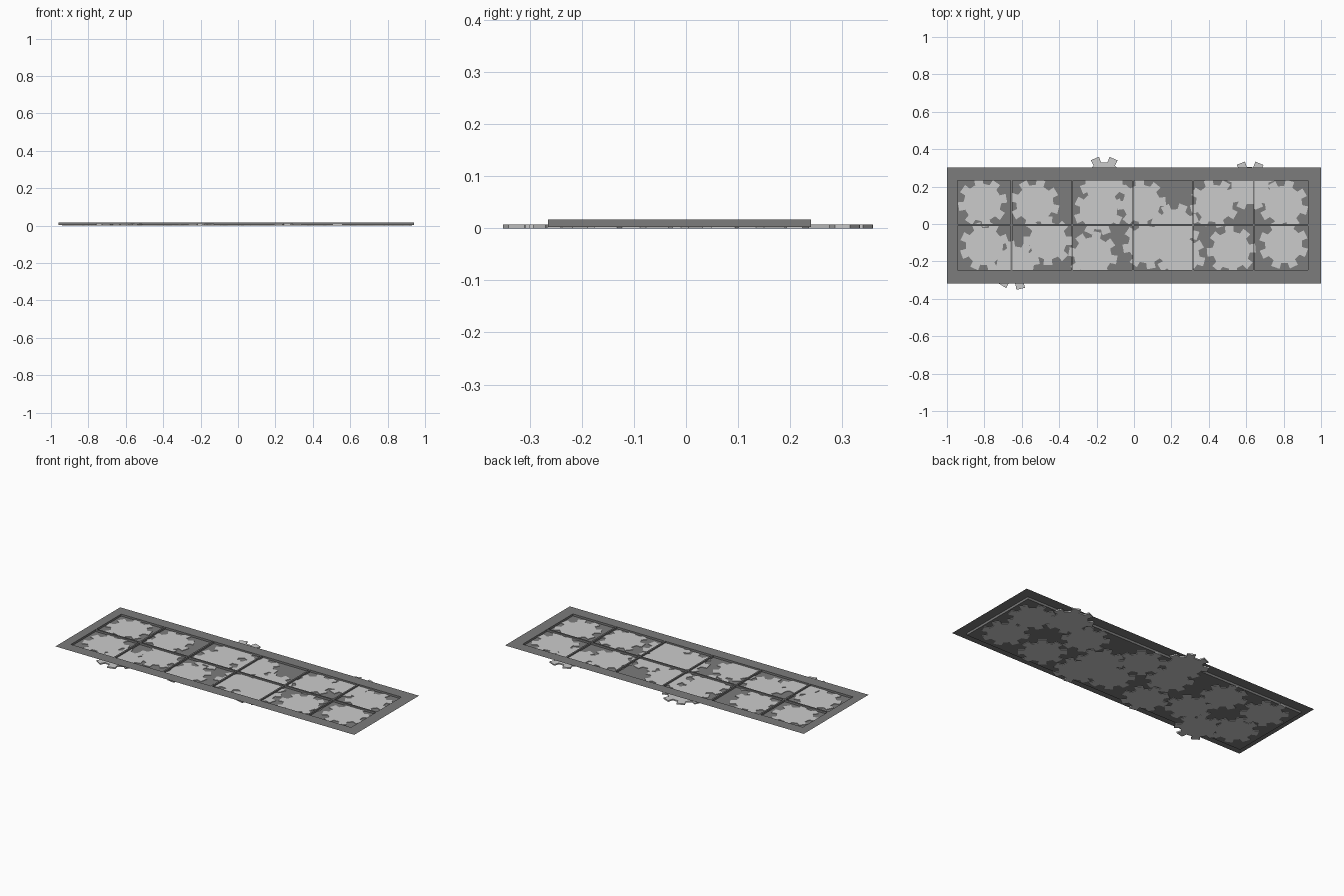
import bpy, bmesh
from math import cos, sin, radians, tau

if "Cube" in bpy.data.objects:
    bpy.data.objects.remove(bpy.data.objects["Cube"])


def material(name, v):
    m = bpy.data.materials.new(name)
    m.diffuse_color = (v, v, v, 1)
    m.use_nodes = True
    m.node_tree.nodes["Principled BSDF"].inputs["Base Color"].default_value = m.diffuse_color
    return m


dark = material("dark_metal", 0.2)
light = material("light_metal", 0.6)


def add(name, bm, mat):
    bmesh.ops.recalc_face_normals(bm, faces=bm.faces[:])
    me = bpy.data.meshes.new(name)
    bm.to_mesh(me)
    bm.free()
    me.materials.append(mat)
    ob = bpy.data.objects.new(name, me)
    bpy.context.collection.objects.link(ob)
    return ob


def box(name, x0, x1, y0, y1, z0, z1, mat=dark):
    bm = bmesh.new()
    bmesh.ops.create_cube(bm, size=1)
    for v in bm.verts:
        v.co = ((x0 + x1) / 2 + v.co.x * (x1 - x0),
                (y0 + y1) / 2 + v.co.y * (y1 - y0),
                (z0 + z1) / 2 + v.co.z * (z1 - z0))
    return add(name, bm, mat)


def gear(name, cx, cy, phase, outer=0.132, root=0.1, teeth=8):
    # Flat toothed disc: two root and two tip points per tooth
    bm = bmesh.new()
    pts = []
    for i in range(teeth):
        a = radians(phase) + i * tau / teeth
        for r, d in ((root, -0.22), (outer, -0.18), (outer, 0.18), (root, 0.22)):
            pts.append(bm.verts.new((cx + r * cos(a + d), cy + r * sin(a + d), 0)))
    face = bm.faces.new(pts)
    ext = bmesh.ops.extrude_face_region(bm, geom=[face], use_keep_orig=True)
    for v in ext["geom"]:
        if isinstance(v, bmesh.types.BMVert):
            v.co.z = 0.008
    return add(name, bm, light)


# Outer and inner limits of the tray
OX0, OX1, OY0, OY1 = -0.96, 0.94, -0.265, 0.24
IX0, IX1, IY0, IY1 = -0.945, 0.93, -0.247, 0.233
Z0, Z1 = 0.003, 0.017

# Back plate behind the gears
box("back_plate", IX0, IX1, IY0, IY1, Z0, 0.005)

# Tray walls
box("wall_left", OX0, IX0, OY0, OY1, Z0, Z1)
box("wall_right", IX1, OX1, OY0, OY1, Z0, Z1)
box("wall_front", IX0, IX1, OY0, IY0, Z0, Z1)
box("wall_back", IX0, IX1, IY1, OY1, Z0, Z1)

# Dividing bars, two rows of six windows
for i, x in enumerate((-0.655, -0.33, -0.005, 0.315, 0.64)):
    box(f"cross_bar_{i}", x - 0.005, x + 0.005, IY0, IY1, Z0, Z1 - 0.001)
box("long_bar", IX0, IX1, -0.011, -0.001, Z0, Z1)

# Thin flange around the tray
bm = bmesh.new()
rings = []
for x0, x1, y0, y1 in ((-1, 1, -0.317, 0.302), (IX0, IX1, IY0, IY1)):
    rings.append([bm.verts.new((x, y, Z1)) for x, y in
                  ((x0, y0), (x1, y0), (x1, y1), (x0, y1))])
for i in range(4):
    j = (i + 1) % 4
    bm.faces.new((rings[0][i], rings[0][j], rings[1][j], rings[1][i]))
add("flange", bm, dark)

# Gears: centre x, centre y, tooth phase in degrees
gears = [
    (-0.81, 0.115, 10), (-0.53, 0.11, 30), (-0.16, 0.23, 67), (-0.19, 0.07, 20),
    (0.04, 0.11, 5), (0.22, -0.02, 25), (0.43, 0.11, 15), (0.62, 0.205, 67),
    (0.80, 0.105, 30), (-0.80, -0.12, 20), (-0.635, -0.22, -77), (-0.46, -0.09, 0),
    (-0.22, -0.17, 35), (0.07, -0.11, 10), (0.25, -0.17, 30), (0.52, -0.14, 5),
    (0.80, -0.11, 25),
]
for i, (x, y, p) in enumerate(gears):
    gear(f"gear_{i}", x, y, p)
